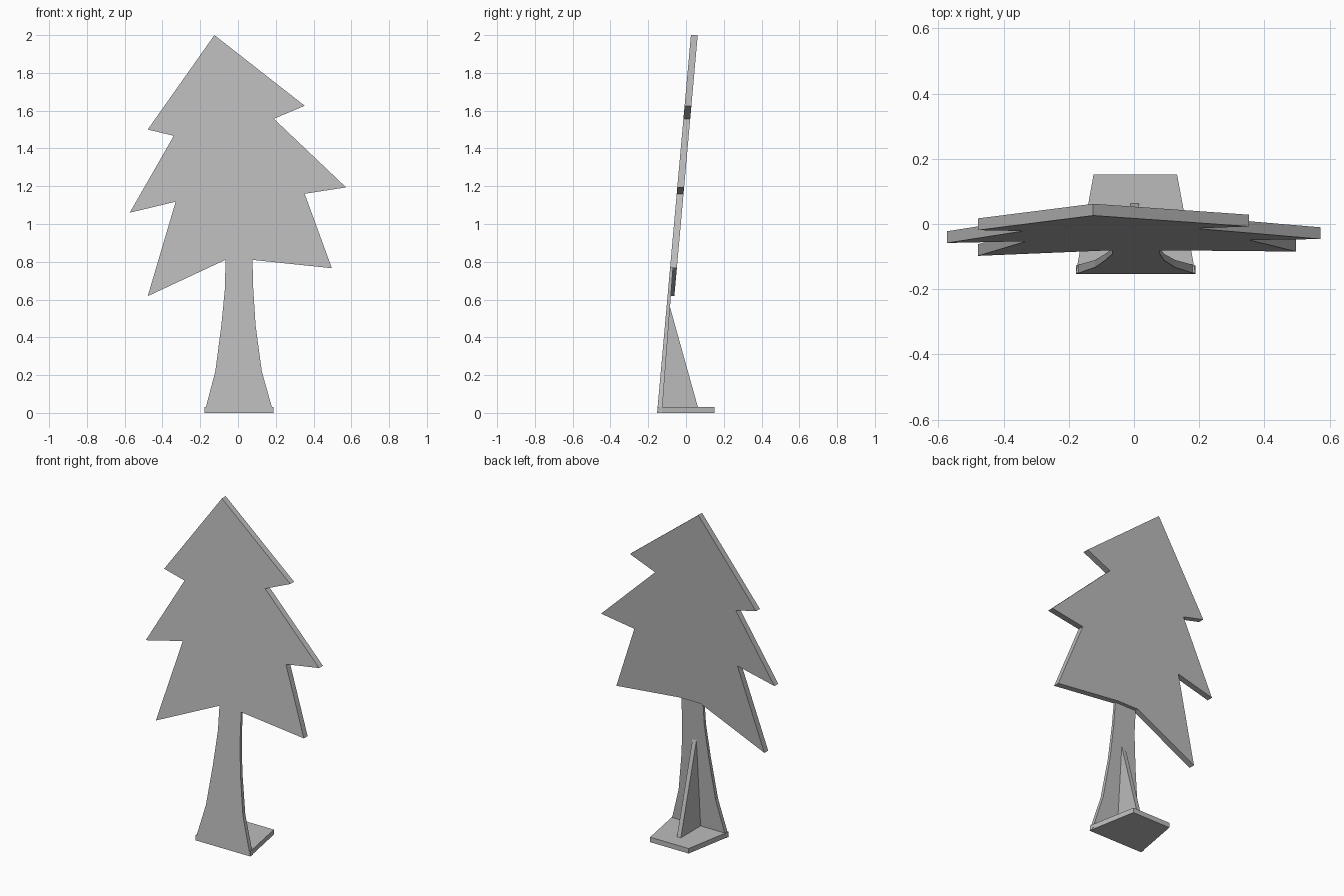
import bpy
import bmesh

cube = bpy.data.objects.get("Cube")
if cube:
    bpy.data.objects.remove(cube)

grey = bpy.data.materials.new("plain_grey")
grey.use_nodes = True
colour = (0.5, 0.5, 0.5, 1)
grey.diffuse_color = colour
grey.node_tree.nodes["Principled BSDF"].inputs["Base Color"].default_value = colour


def slab(name, front, back):
    """Solid between two matching outlines given as 3D points."""
    bm = bmesh.new()
    a = [bm.verts.new(p) for p in front]
    b = [bm.verts.new(p) for p in back]
    bm.faces.new(a)
    bm.faces.new(b[::-1])
    for i in range(len(a)):
        j = (i + 1) % len(a)
        bm.faces.new((a[i], b[i], b[j], a[j]))
    bmesh.ops.recalc_face_normals(bm, faces=bm.faces)
    mesh = bpy.data.meshes.new(name)
    bm.to_mesh(mesh)
    bm.free()
    mesh.materials.append(grey)
    obj = bpy.data.objects.new(name, mesh)
    bpy.context.collection.objects.link(obj)
    return obj


def lean(z):
    """Depth of the backward-leaning front surface at a height."""
    return -0.153 + 0.0895 * z


def leaning_panel(name, outline, thickness):
    front = [(x, lean(z), z) for x, z in outline]
    back = [(x, lean(z) + thickness(z), z) for x, z in outline]
    return slab(name, front, back)


# Foliage: three jagged tiers in one thick board
foliage = [(-0.125, 2), (-0.478, 1.5), (-0.34, 1.467), (-0.573, 1.06),
           (-0.33, 1.118), (-0.478, 0.618), (-0.067, 0.81), (0.077, 0.81),
           (0.497, 0.766), (0.353, 1.16), (0.572, 1.194), (0.19, 1.557),
           (0.353, 1.626)]
leaning_panel("foliage", foliage, lambda z: 0.036)

# Trunk: thinner board flaring towards the ground
left = [(0.077, 0.81), (0.08, 0.67), (0.093, 0.465), (0.126, 0.22), (0.188, 0)]
right = [(-0.178, 0), (-0.12, 0.22), (-0.088, 0.465), (-0.068, 0.67), (-0.067, 0.81)]
leaning_panel("trunk", left + right, lambda z: 0.026 - 0.014 * z)

# Foot: tapered plate behind the trunk
foot = [(-0.178, -0.15), (0.188, -0.15), (0.132, 0.152), (-0.124, 0.152)]
slab("foot", [(x, y, 0) for x, y in foot], [(x, y, 0.03) for x, y in foot])

# Brace: triangular fin between the foot and the trunk
brace = [(-0.14, 0.02), (0.068, 0.02), (0.063, 0.03), (-0.086, 0.565), (-0.096, 0.565)]
slab("brace", [(-0.01, y, z) for y, z in brace], [(0.016, y, z) for y, z in brace])
